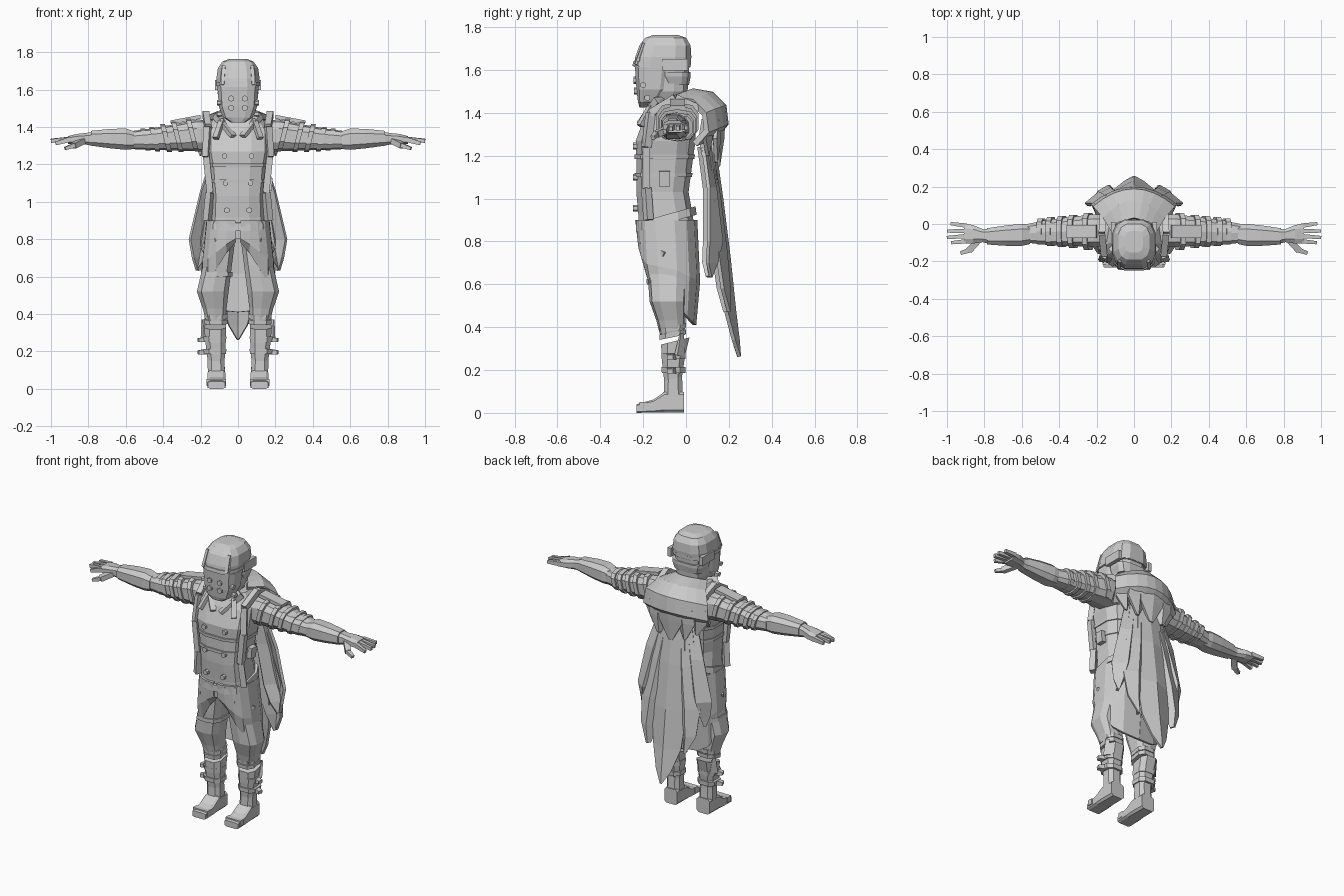
import bpy, bmesh, math
from mathutils import Vector

cloth = bpy.data.materials.new("plain_grey")
cloth.diffuse_color = (0.6, 0.6, 0.6, 1)


def build(name, verts, faces, mirror=False, thick=0):
    me = bpy.data.meshes.new(name)
    me.from_pydata([tuple(v) for v in verts], [], faces)
    bm = bmesh.new()
    bm.from_mesh(me)
    bmesh.ops.recalc_face_normals(bm, faces=bm.faces)
    bm.to_mesh(me)
    bm.free()
    me.materials.append(cloth)
    ob = bpy.data.objects.new(name, me)
    bpy.context.collection.objects.link(ob)
    if thick:
        mod = ob.modifiers.new("thickness", "SOLIDIFY")
        mod.thickness, mod.offset = thick, 0
    if mirror:
        ob.modifiers.new("mirror", "MIRROR").use_mirror_merge = False
    return ob


def loft(name, rings, axis="z", n=12, p=0.7, mirror=False, shear=0):
    """Closed tube; ring = (position on axis, centre a, centre b, radius a, radius b)."""
    verts = []
    for t, ca, cb, ra, rb in rings:
        for i in range(n):
            w = 2 * math.pi * (i + 0.5) / n
            c, s = math.cos(w), math.sin(w)
            a = ra * math.copysign(abs(c) ** p, c)
            b = rb * math.copysign(abs(s) ** p, s)
            verts.append({"z": (ca + a, cb + b, t + shear * b),
                          "x": (t + shear * b, ca + a, cb + b),
                          "y": (ca + a, t, cb + b)}[axis])
    m = len(rings)
    faces = [(j * n + i, j * n + (i + 1) % n, (j + 1) * n + (i + 1) % n, (j + 1) * n + i)
             for j in range(m - 1) for i in range(n)]
    faces += [tuple(range(n)), tuple(range((m - 1) * n, m * n))]
    return build(name, verts, faces, mirror)


def bar(name, a, b, w, h, mirror=True, n=4, tip=1.0):
    """Straight bar from a to b, w wide and h high, tapering to tip."""
    a, b = Vector(a), Vector(b)
    q = (b - a).to_track_quat("Z", "Y")
    verts = []
    for c, s in ((a, 1), (b, tip)):
        for i in range(n):
            t = 2 * math.pi * (i + 0.5) / n
            k = s * (0.7071 if n == 4 else 0.5)
            verts.append(c + q @ Vector((math.cos(t) * w * k, math.sin(t) * h * k, 0)))
    faces = [(i, (i + 1) % n, n + (i + 1) % n, n + i) for i in range(n)]
    faces += [tuple(range(n)), tuple(range(n, 2 * n))]
    return build(name, verts, faces, mirror)


def leaf(name, rows, mirror=False, fold=0.02):
    """Ridged cloth strip; row = (x, y, z, half width, edge forward offset)."""
    verts, faces = [], []
    for x, y, z, w, f in rows:
        verts += [(x - w, y - f - fold, z), (x, y, z), (x + w, y - f, z)]
    for j in range(len(rows) - 1):
        for i in range(2):
            k = j * 3 + i
            faces.append((k, k + 1, k + 4, k + 3))
    return build(name, verts, faces, mirror, 0.018)


# Torso, neck and waist
loft("coat_body", [(0.80, 0, -0.085, 0.175, 0.135), (0.92, 0, -0.095, 0.155, 0.13),
                   (1.03, 0, -0.11, 0.150, 0.125), (1.18, 0, -0.10, 0.165, 0.135),
                   (1.27, 0, -0.095, 0.185, 0.143), (1.38, 0, -0.075, 0.185, 0.122),
                   (1.46, 0, -0.06, 0.12, 0.09)])
loft("neck", [(1.42, 0, -0.07, 0.075, 0.075), (1.55, 0, -0.08, 0.075, 0.08)], n=8)
loft("waist_belt", [(0.885, 0, -0.092, 0.172, 0.145), (0.925, 0, -0.094, 0.167, 0.142)], shear=0.28)
loft("chest_seam", [(1.185, 0, -0.10, 0.172, 0.143), (1.205, 0, -0.10, 0.174, 0.145)])
loft("rib_band", [(1.10, 0, -0.105, 0.162, 0.137), (1.12, 0, -0.105, 0.163, 0.138)])

# Coat skirt, open at the front with a hem falling to the back
hem = [(2, .79), (14, .73), (32, .64), (52, .57), (75, .55), (100, .51), (125, .45), (150, .42), (180, .41)]
verts, faces = [], []
for ang, low in hem:
    s, c = math.sin(math.radians(ang)), math.cos(math.radians(ang))
    s, c = abs(s) ** 0.75, math.copysign(abs(c) ** 0.75, c)
    mid = 0.82 + (low - 0.82) * 0.5
    for z, rx, cy, ry in ((0.90, .163, -.092, .137), (mid, .187, -.08, .138),
                          (low, .185, -.075, .115)):
        verts.append((s * rx, cy - c * ry, z))
for j in range(len(hem) - 1):
    for i in range(2):
        k = j * 3 + i
        faces.append((k, k + 1, k + 4, k + 3))
build("coat_skirt", verts, faces, True, 0.016)
bar("pocket_flap", (0.115, -0.205, 0.80), (0.185, -0.10, 0.74), 0.02, 0.02)

# Vest edges, shoulder straps, lapels, side pouch and buttons
for a, b in (((.165, -.175, .90), (.150, -.185, 1.05)), ((.150, -.185, 1.05), (.170, -.185, 1.24)),
             ((.170, -.185, 1.24), (.160, -.165, 1.40)), ((.160, -.165, 1.40), (.172, -.05, 1.47)),
             ((.172, -.05, 1.47), (.165, .06, 1.42))):
    bar("vest_strap", a, b, 0.035, 0.035)
bar("lapel", (0.105, -0.12, 1.46), (0.025, -0.215, 1.35), 0.065, 0.035, tip=0.5)
bar("collar_tab", (0.085, -0.16, 1.44), (0.12, -0.215, 1.34), 0.03, 0.02)
bar("side_pouch", (0.150, -0.10, 1.06), (0.156, -0.10, 1.13), 0.05, 0.06, mirror=False)
for x, y, z in ((.072, -.225, 1.245), (.066, -.225, 1.10), (.06, -.225, .955)):
    bar("button", (x, y, z), (x, y - 0.022, z), 0.032, 0.032, n=6)

# Head, helmet and mask
loft("head", [(1.45, 0, -0.11, 0.07, 0.09), (1.50, 0, -0.105, 0.095, 0.115),
              (1.64, 0, -0.105, 0.105, 0.125)], p=0.65)
loft("helmet_dome", [(1.615, 0, -0.112, 0.116, 0.135), (1.66, 0, -0.106, 0.118, 0.134),
                     (1.715, 0, -0.098, 0.110, 0.122), (1.75, 0, -0.095, 0.085, 0.098),
                     (1.763, 0, -0.095, 0.05, 0.06)], p=0.65)
loft("helmet_brim", [(1.618, 0, -0.114, 0.120, 0.139), (1.640, 0, -0.112, 0.121, 0.138)], p=0.65)
loft("neck_guard", [(1.53, 0, -0.05, 0.095, 0.065), (1.57, 0, -0.05, 0.11, 0.073),
                    (1.59, 0, -0.05, 0.112, 0.073)], p=0.6)
loft("face_mask", [(1.425, 0, -0.195, 0.04, 0.022), (1.45, 0, -0.175, 0.08, 0.05),
                   (1.51, 0, -0.155, 0.105, 0.078), (1.615, 0, -0.15, 0.112, 0.09)], p=0.6)
bar("brow_rib", (0.082, -0.232, 1.625), (0.075, -0.195, 1.725), 0.018, 0.018)
bar("ear_plate", (0.10, -0.05, 1.625), (0.124, -0.05, 1.625), 0.12, 0.055)
for x, y, z in ((.036, -.226, 1.552), (.036, -.224, 1.502)):
    bar("mask_vent", (x, y, z), (x, y - 0.018, z), 0.034, 0.034, n=6)
for y, z in ((-.18, 1.47), (-.20, 1.53)):
    bar("mask_side_vent", (0.085, y, z), (0.112, y, z), 0.03, 0.03, n=6)

# Arms
loft("upper_arm", [(0.13, -0.035, 1.35, .085, .085), (0.22, -0.035, 1.355, .09, .085),
                   (0.34, -0.04, 1.345, .08, .07), (0.46, -0.045, 1.335, .07, .058),
                   (0.57, -0.05, 1.33, .052, .048)], "x", 10, mirror=True)
for x, z, ra, rb in ((.245, 1.36, .102, .088), (.325, 1.35, .092, .083), (.385, 1.342, .087, .075),
                     (.445, 1.335, .08, .066), (.495, 1.333, .072, .058)):
    loft("sleeve_ring", [(x - .013, -.04, z, ra, rb), (x + .013, -.04, z, ra, rb)],
         "x", 10, mirror=True, shear=0.25)
bar("shoulder_slat", (0.20, -0.04, 1.455), (0.36, -0.04, 1.425), 0.07, 0.02)
loft("forearm_guard", [(0.555, -0.055, 1.33, .055, .05), (0.60, -0.058, 1.335, .062, .06),
                       (0.68, -0.062, 1.338, .058, .055), (0.785, -0.066, 1.34, .046, .042)],
     "x", 8, mirror=True)
loft("glove_cuff", [(0.775, -0.065, 1.337, .042, .04), (0.81, -0.062, 1.337, .037, .033),
                    (0.86, -0.055, 1.335, .052, .030), (0.91, -0.05, 1.33, .056, .022)],
     "x", 8, mirror=True)
for y0, y1, x1, z1 in ((-.092, -.10, .975, 1.312), (-.065, -.072, 1.0, 1.325),
                       (-.037, -.038, .999, 1.328), (-.009, .002, .98, 1.33)):
    bar("finger", (0.895, y0, 1.335), (x1, y1, z1), 0.024, 0.028, tip=0.7)
bar("thumb", (0.83, -0.085, 1.325), (0.88, -0.14, 1.30), 0.035, 0.03)
bar("thumb_tip", (0.875, -0.138, 1.302), (0.925, -0.155, 1.285), 0.028, 0.024, tip=0.7)

# Legs, boots and buckled straps
loft("baggy_trouser", [(0.36, .118, -.065, .055, .055), (0.43, .125, -.07, .066, .068),
                       (0.52, .135, -.085, .088, .085), (0.66, .11, -.085, .08, .095),
                       (0.84, .085, -.085, .078, .10)], n=10, mirror=True)
for z in (.365, .395):
    loft("knee_wrap", [(z - .012, .118, -.062, .064, .064), (z + .012, .118, -.062, .066, .066)],
         n=8, mirror=True, shear=0.2)
loft("boot_shaft", [(0.03, .115, -.06, .048, .05), (0.16, .117, -.06, .048, .044),
                    (0.26, .12, -.058, .058, .058), (0.335, .122, -.05, .062, .07)],
     n=8, mirror=True, shear=0.25)
loft("boot_foot", [(-0.01, .115, .05, .047, .05), (-0.10, .115, .05, .049, .05),
                   (-0.15, .115, .032, .05, .032), (-0.232, .115, .02, .048, .02)],
     "y", 8, 0.35, True)
bar("toe_strap", (0.064, -0.20, 0.034), (0.168, -0.20, 0.034), 0.035, 0.035)
for z in (.20, .265):
    loft("boot_strap", [(z - .014, .122, -.058, .062, .058), (z + .014, .124, -.058, .065, .06)],
         n=8, mirror=True)
    bar("strap_end", (0.16, -0.06, z), (0.212, -0.075, z - 0.005), 0.04, 0.03, tip=0.7)
bar("boot_top_point", (0.175, -0.03, 0.27), (0.185, -0.02, 0.37), 0.05, 0.02, tip=0.4)
loft("thigh_band", [(0.60, -.115, -.085, .088, .098), (0.625, -.113, -.085, .087, .099)], n=10)

# Scarf roll and mantle across the back
verts, faces = [], []
sect = ((.0, 1.50, .5), (.09, 1.485, .75), (.145, 1.43, 1), (.155, 1.35, 1.06), (.10, 1.29, .95))
cols = 8
for i in range(cols + 1):
    u = 2 * i / cols - 1
    for y, z, w in sect:
        verts.append((u * 0.21 * w, y + 0.03 - 0.09 * abs(u) ** 2, z - 0.035 * u * u))
m = len(sect)
for i in range(cols):
    for j in range(m - 1):
        k = i * m + j
        faces.append((k, k + 1, k + m + 1, k + m))
build("back_scarf", verts, faces, thick=0.03)
leaf("mantle_center", [(0, .175, 1.38, .09, .01), (0, .17, 1.28, .085, .02), (0, .15, 1.15, .012, 0)], fold=0)
leaf("mantle_inner", [(.08, .155, 1.37, .07, .01), (.09, .155, 1.28, .07, .02), (.09, .14, 1.17, .01, 0)], True)
leaf("mantle_outer", [(.15, .12, 1.37, .06, .02), (.155, .115, 1.28, .055, .03), (.145, .10, 1.20, .01, 0)], True)

# Long pointed cape strips
leaf("cape_tail", [(0, .125, 1.28, .07, .01), (0, .165, 1.0, .10, .02), (0, .20, .72, .12, .04),
                   (0, .225, .48, .095, .04), (0, .242, .34, .05, .02), (0, .248, .262, .004, 0)], fold=0)
leaf("cape_middle", [(.05, .115, 1.26, .06, .02), (.085, .155, 1.0, .08, .03),
                     (.125, .185, .75, .08, .04), (.14, .20, .58, .05, .03), (.13, .20, .47, .005, 0)], True)
leaf("cape_side", [(.09, .10, 1.24, .05, .02), (.135, .135, 1.05, .065, .03),
                   (.19, .165, .80, .068, .06), (.205, .14, .70, .035, .04), (.215, .115, .635, .005, 0)], True)
